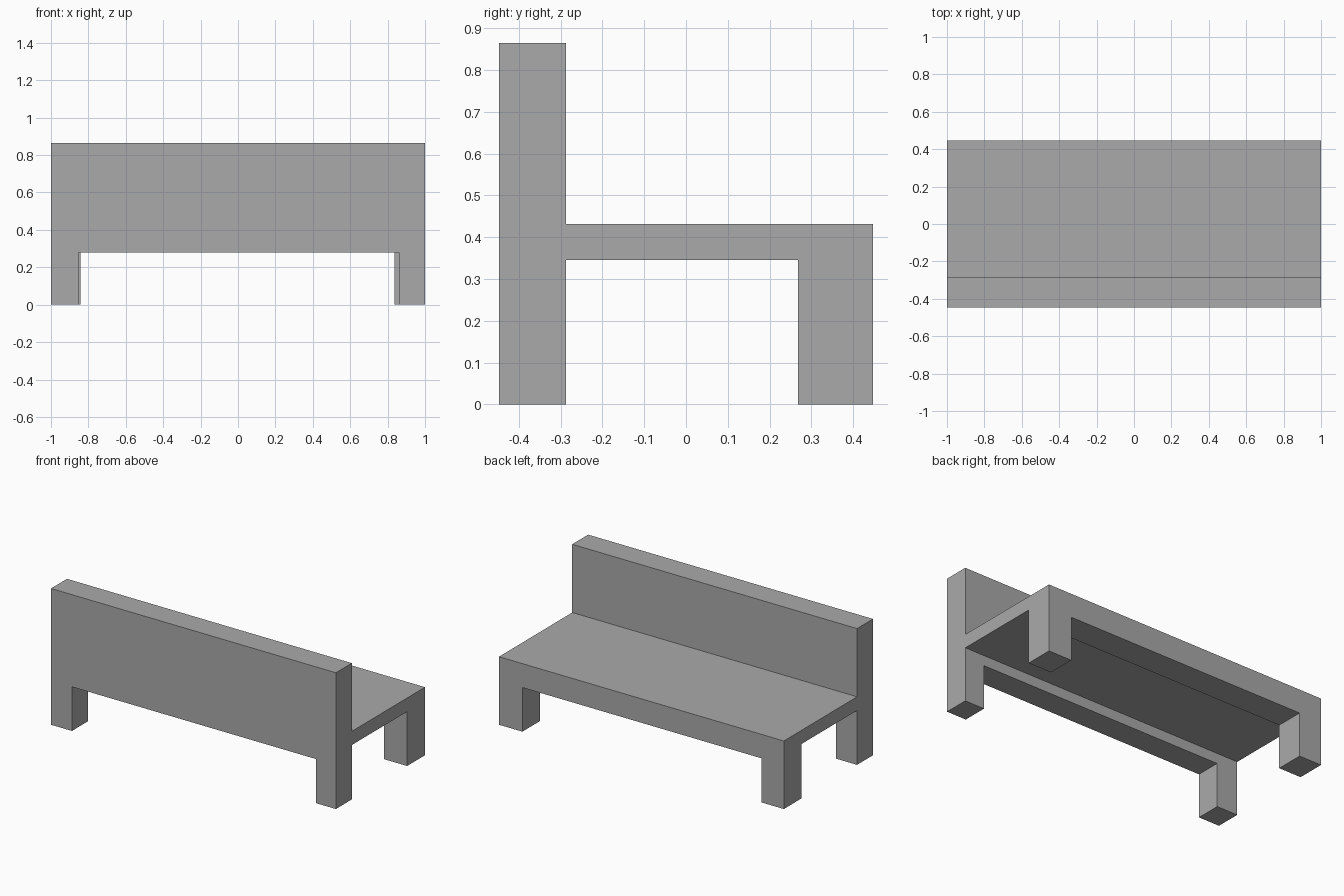
import bpy
import bmesh

cube = bpy.data.objects.get("Cube")
if cube:
    bpy.data.objects.remove(cube, do_unlink=True)

grey = bpy.data.materials.new("plain_grey")
grey.use_nodes = True
colour = (0.4, 0.4, 0.4, 1)
grey.diffuse_color = colour
grey.node_tree.nodes["Principled BSDF"].inputs["Base Color"].default_value = colour

SEAT_TOP = 0.432
SEAT_BOTTOM = 0.345
RAIL_BOTTOM = 0.28


def extrude_profile(name, profile, y0, y1):
    """Extrude an x-z outline from y0 to y1."""
    bm = bmesh.new()
    face = bm.faces.new([bm.verts.new((x, y0, z)) for x, z in profile])
    result = bmesh.ops.extrude_face_region(bm, geom=[face])
    verts = [v for v in result["geom"] if isinstance(v, bmesh.types.BMVert)]
    bmesh.ops.translate(bm, verts=verts, vec=(0, y1 - y0, 0))
    bmesh.ops.recalc_face_normals(bm, faces=bm.faces)
    mesh = bpy.data.meshes.new(name)
    bm.to_mesh(mesh)
    bm.free()
    mesh.materials.append(grey)
    obj = bpy.data.objects.new(name, mesh)
    bpy.context.collection.objects.link(obj)
    return obj


def legged_panel(top, inner_right, inner_left):
    """Outline of a panel standing on two legs."""
    return [(-1, 0), (inner_right, 0), (inner_right, RAIL_BOTTOM),
            (inner_left, RAIL_BOTTOM), (inner_left, 0), (1, 0),
            (1, top), (-1, top)]


# Tall backrest with its two legs
extrude_profile("backrest_with_legs", legged_panel(0.865, -0.853, 0.862), -0.447, -0.287)

# Thin seat slab between the panels
slab = [(-1, SEAT_BOTTOM), (1, SEAT_BOTTOM), (1, SEAT_TOP), (-1, SEAT_TOP)]
extrude_profile("seat", slab, -0.287, 0.268)

# Seat edge rail with its two legs
extrude_profile("seat_rail_with_legs", legged_panel(SEAT_TOP, -0.843, 0.836), 0.268, 0.447)
